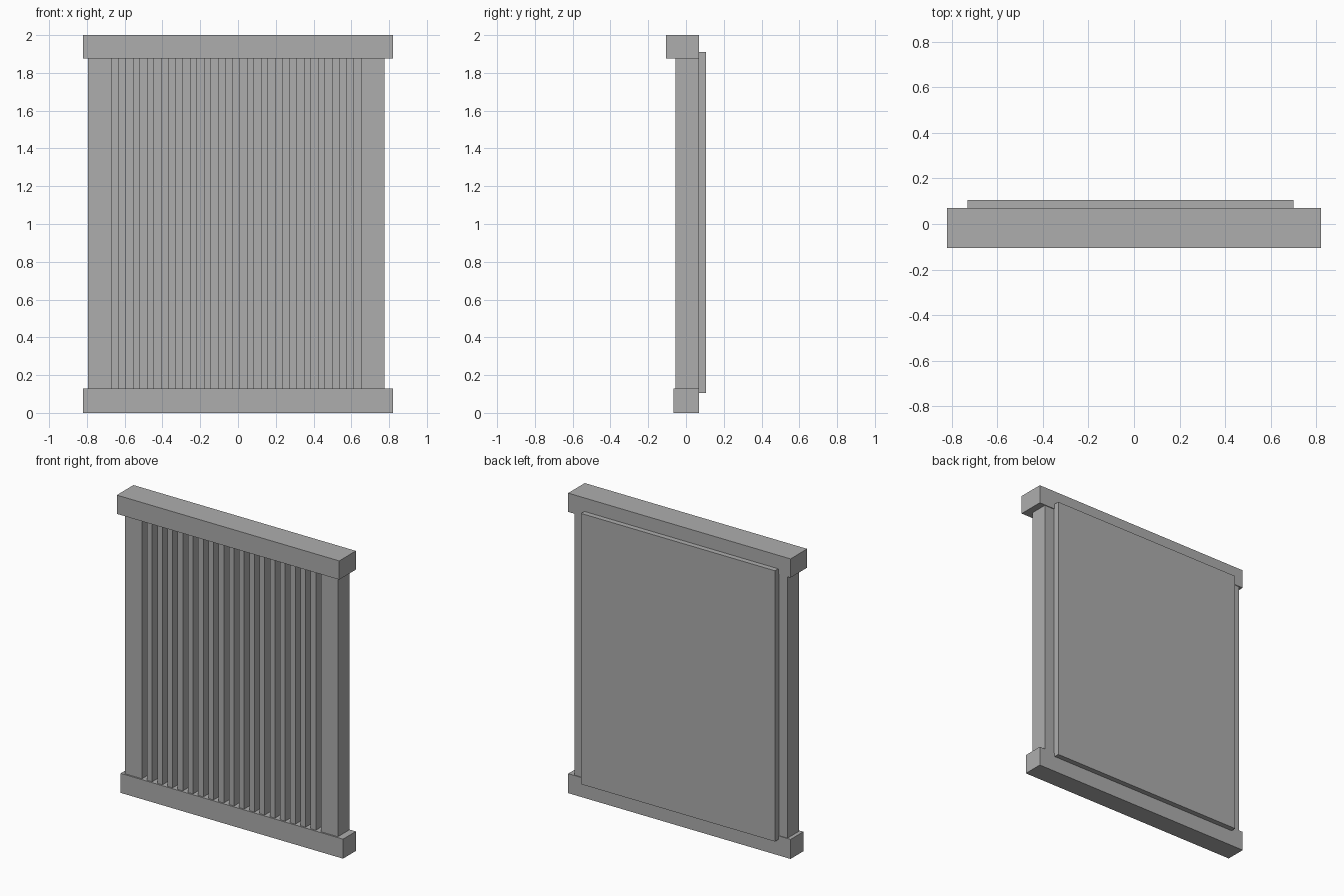
import bpy

cube = bpy.data.objects.get("Cube")
if cube:
    bpy.data.objects.remove(cube, do_unlink=True)

# Single flat colour
grey = bpy.data.materials.new("mid_grey")
grey.use_nodes = True
GREY = (0.42, 0.42, 0.42, 1)
grey.diffuse_color = GREY
grey.node_tree.nodes["Principled BSDF"].inputs["Base Color"].default_value = GREY


def box(name, x, y, z):
    """Box spanning the given (low, high) range on each axis."""
    spans = (x, y, z)
    bpy.ops.mesh.primitive_cube_add(size=1, location=[(a + b) / 2 for a, b in spans])
    obj = bpy.context.object
    obj.name = name
    obj.scale = [b - a for a, b in spans]
    bpy.ops.object.transform_apply(location=False, rotation=False, scale=True)
    obj.data.materials.append(grey)
    return obj


RAIL_X = (-0.82, 0.82)
FRAME_Y = (-0.055, 0.065)
OPEN_X = (-0.67, 0.65)
OPEN_Z = (0.13, 1.875)

# Rails: the top one projects further forward
box("top_rail", RAIL_X, (-0.105, 0.07), (OPEN_Z[1], 2))
box("bottom_rail", RAIL_X, (-0.065, 0.07), (0, OPEN_Z[0]))

# Side posts
box("right_post", (-0.795, OPEN_X[0]), FRAME_Y, OPEN_Z)
box("left_post", (OPEN_X[1], 0.775), FRAME_Y, OPEN_Z)

# Evenly spaced slats, gaps as wide as the slats
SLATS = 17
step = (OPEN_X[1] - OPEN_X[0]) / (2 * SLATS + 1)
for i in range(SLATS):
    x0 = OPEN_X[0] + (2 * i + 1) * step
    box(f"slat_{i + 1}", (x0, x0 + step), FRAME_Y, OPEN_Z)

# Backing panel
box("back_panel", (-0.73, 0.70), (FRAME_Y[1], 0.105), (0.105, 1.91))
